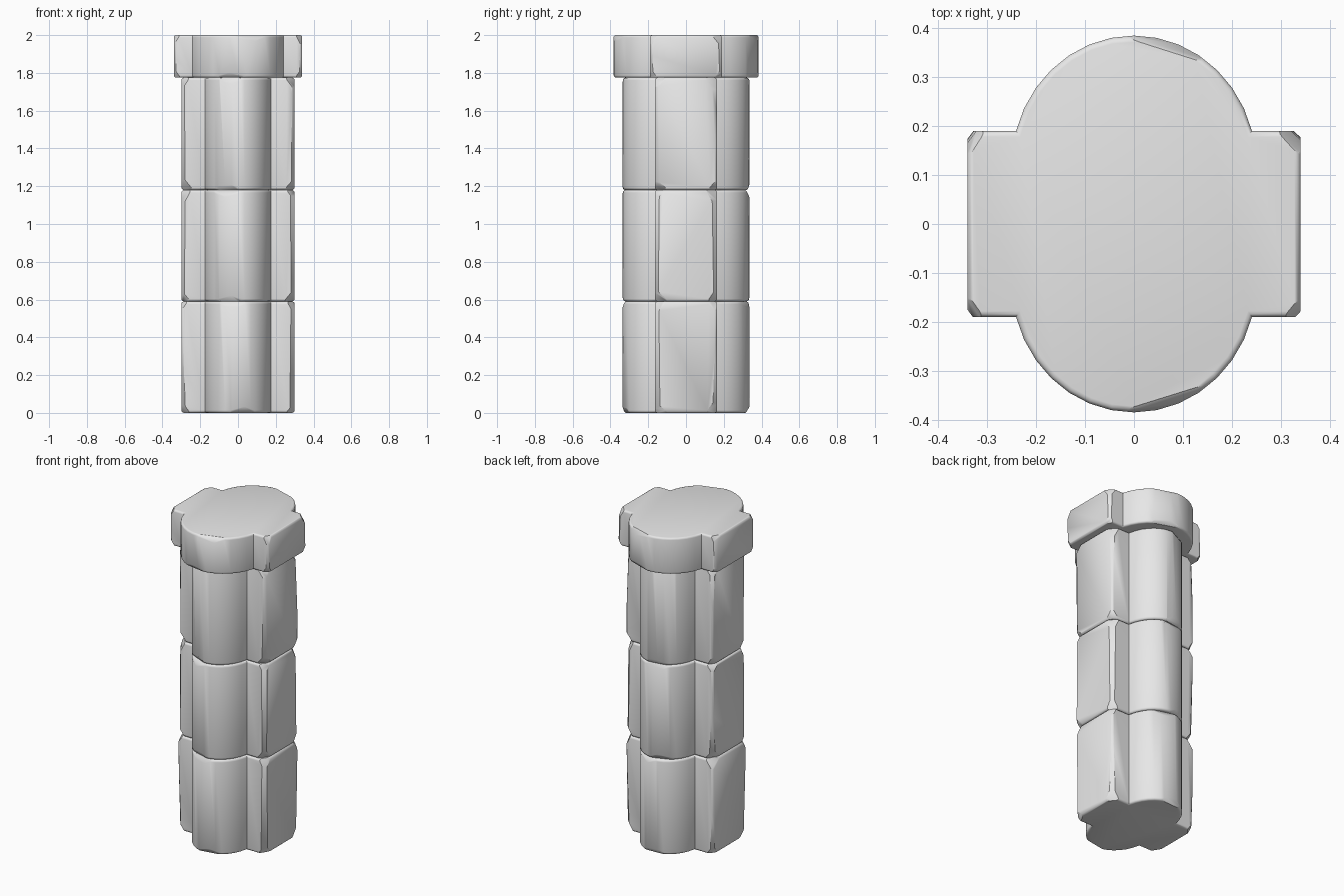
import bpy, bmesh, math, random
from mathutils import Vector

random.seed(7)
cube = bpy.data.objects.get("Cube")
if cube:
    bpy.data.objects.remove(cube, do_unlink=True)

# Plain stone colour
stone = bpy.data.materials.new("grey_stone")
stone.use_nodes = True
stone.diffuse_color = (0.8, 0.8, 0.8, 1)
stone.node_tree.nodes["Principled BSDF"].inputs["Base Color"].default_value = (0.8, 0.8, 0.8, 1)


def outline(wing_x, wing_y, rx, ry, centre, steps=14):
    """Rounded lobes front and back, square wings left and right."""
    start = math.asin((wing_y - centre) / ry)
    half = [(wing_x, wing_y)]
    for i in range(steps + 1):
        a = start + (math.pi - 2 * start) * i / steps
        half.append((rx * math.cos(a), centre + ry * math.sin(a)))
    half.append((-wing_x, wing_y))
    return half + [(-x, -y) for x, y in half]


def chip(bm, normal, depth):
    """Knock off the outermost bit of the stone in one direction."""
    n = Vector(normal).normalized()
    reach = max(v.co.dot(n) for v in bm.verts)
    cut = bmesh.ops.bisect_plane(
        bm, geom=bm.verts[:] + bm.edges[:] + bm.faces[:], dist=0.0001,
        plane_co=n * (reach - depth), plane_no=n, clear_outer=True)
    rim = [g for g in cut["geom_cut"] if isinstance(g, bmesh.types.BMEdge) and g.is_boundary]
    if rim:
        bmesh.ops.holes_fill(bm, edges=rim, sides=0)


def stone_block(name, points, bottom, top, bevel, wear):
    bm = bmesh.new()
    base = bm.faces.new([bm.verts.new((x, y, bottom)) for x, y in points])
    up = bmesh.ops.extrude_face_region(bm, geom=[base], use_keep_orig=True)
    bmesh.ops.translate(bm, vec=(0, 0, top - bottom),
                        verts=[g for g in up["geom"] if isinstance(g, bmesh.types.BMVert)])
    bmesh.ops.recalc_face_normals(bm, faces=bm.faces[:])

    # Round the outer edges, leaving the inner creases crisp
    edges = [e for e in bm.edges if e.calc_face_angle_signed() > math.radians(30)]
    bmesh.ops.bevel(bm, geom=edges, offset=bevel, segments=3, profile=0.5,
                    affect='EDGES', clamp_overlap=True)

    # Worn wing corners and lobe rims
    for sx in (-1, 1):
        for sy in (-1, 1):
            chip(bm, (sx, sy * random.uniform(0.7, 1.1), random.uniform(-0.05, 0.05)),
                 wear * random.uniform(0.4, 0.7))
            for sz in (-1, 1):
                chip(bm, (sx, sy * random.uniform(0.6, 1), sz * random.uniform(0.5, 0.9)),
                     wear * random.uniform(0.8, 1.5))
    for sy in (-1, 1):
        for sz in (-1, 1):
            chip(bm, (random.uniform(-0.5, 0.5), sy, sz * 0.7), wear * random.uniform(0.6, 0.9))

    bmesh.ops.recalc_face_normals(bm, faces=bm.faces[:])
    mesh = bpy.data.meshes.new(name)
    bm.to_mesh(mesh)
    bm.free()
    mesh.materials.append(stone)
    obj = bpy.data.objects.new(name, mesh)
    bpy.context.collection.objects.link(obj)
    bpy.ops.object.select_all(action='DESELECT')
    obj.select_set(True)
    bpy.context.view_layer.objects.active = obj
    bpy.ops.object.shade_smooth_by_angle(angle=math.radians(40))
    return obj


# Three stacked shaft blocks
shaft = outline(0.30, 0.165, 0.18, 0.215, 0.12)
levels = [0, 0.59, 1.18, 1.775]
for part, low, high in zip(("lower", "middle", "upper"), levels, levels[1:]):
    stone_block(part + "_shaft_block", shaft, low, high, 0.014, 0.018)

# Wider capstone
cap = outline(0.34, 0.19, 0.25, 0.265, 0.12)
stone_block("capstone", cap, levels[-1], 2, 0.012, 0.014)
